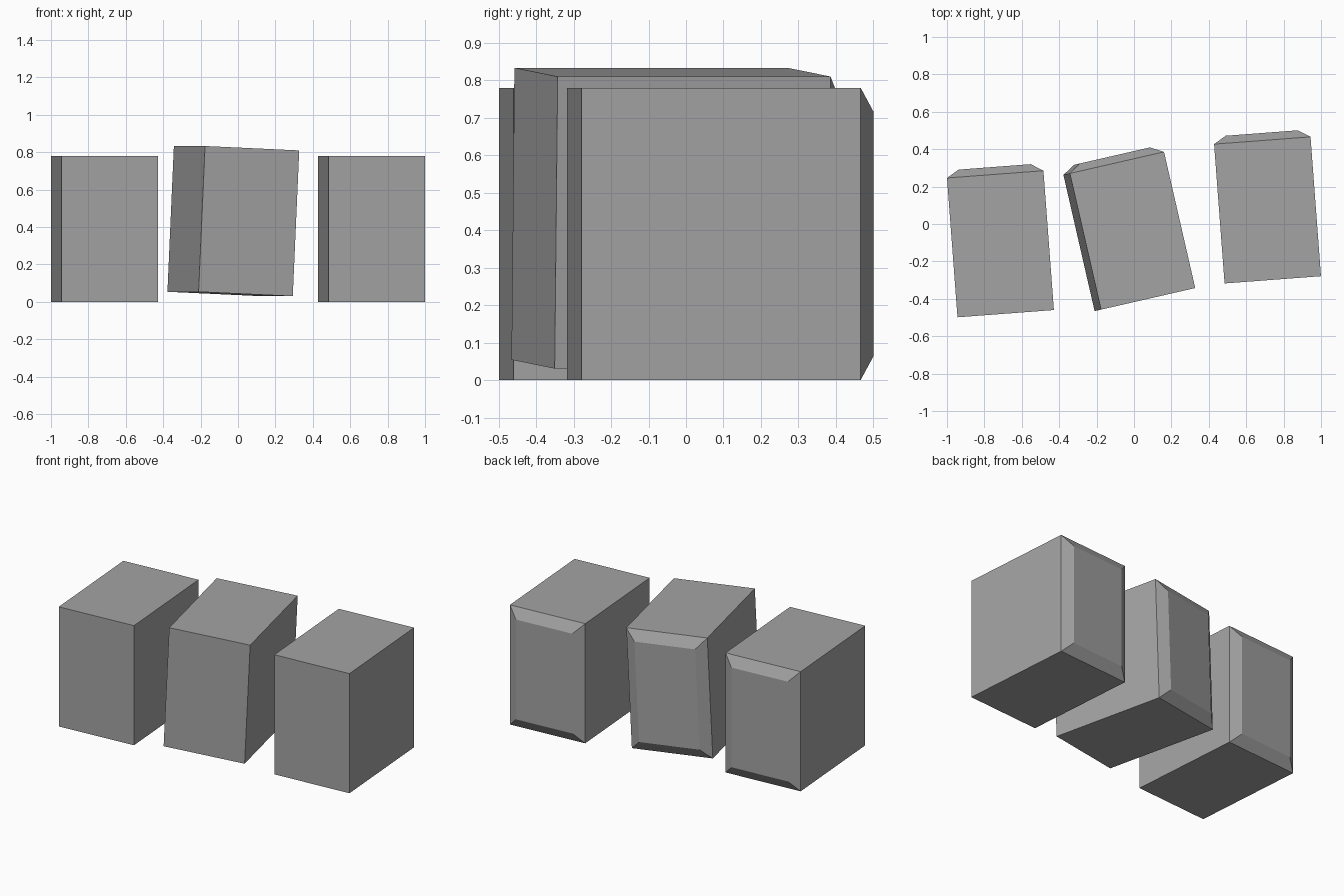
import bpy
import bmesh
from math import radians
from mathutils import Matrix

if "Cube" in bpy.data.objects:
    bpy.data.objects.remove(bpy.data.objects["Cube"], do_unlink=True)

WIDTH, DEPTH, HEIGHT = 0.517, 0.747, 0.78
INSET, BULGE = 0.065, 0.04

# Single plain grey
grey = bpy.data.materials.new("plain_grey")
grey.use_nodes = True
colour = (0.37, 0.37, 0.37, 1)
grey.diffuse_color = colour
grey.node_tree.nodes["Principled BSDF"].inputs["Base Color"].default_value = colour


def make_block(name, location, roll, yaw):
    """Box whose back face is raised into a chamfered panel."""
    bm = bmesh.new()
    bmesh.ops.create_cube(bm, size=1, matrix=Matrix.Diagonal((WIDTH, DEPTH, HEIGHT, 1)))
    bm.normal_update()
    back = max(bm.faces, key=lambda f: f.normal.y)
    bmesh.ops.inset_individual(bm, faces=[back], thickness=INSET,
                               depth=BULGE, use_even_offset=True)
    bmesh.ops.recalc_face_normals(bm, faces=bm.faces)
    mesh = bpy.data.meshes.new(name)
    bm.to_mesh(mesh)
    bm.free()
    mesh.materials.append(grey)
    block = bpy.data.objects.new(name, mesh)
    block.location = location
    block.rotation_euler = (0, radians(roll), radians(yaw))
    bpy.context.collection.objects.link(block)


# Two upright blocks and a tilted one between them
make_block("right_block", (-0.714, -0.107, HEIGHT / 2), 0, 4.3)
make_block("middle_block", (-0.025, -0.04, 0.432), 2.6, 12.9)
make_block("left_block", (0.714, 0.074, HEIGHT / 2), 0, 4.3)
